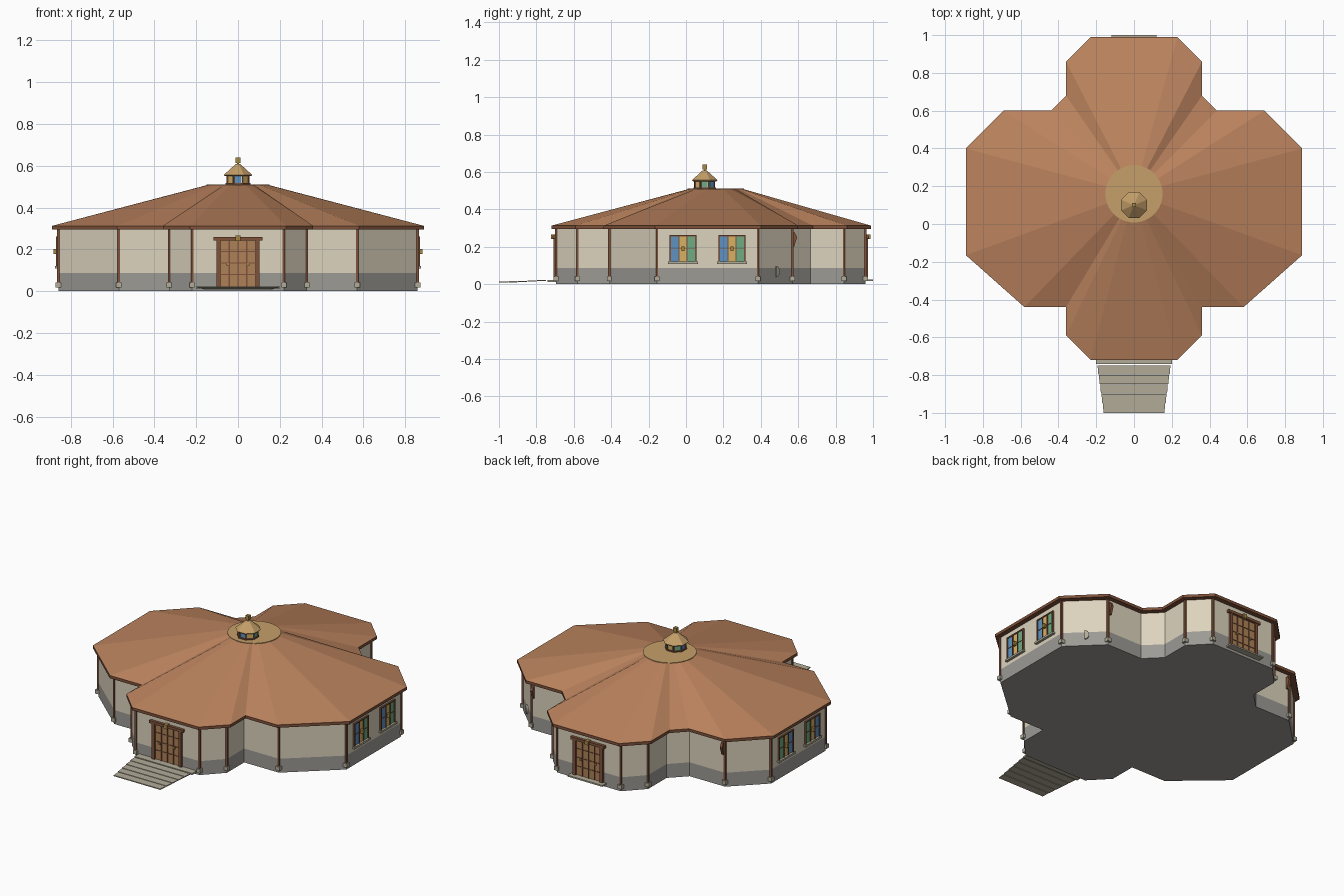
import bpy, bmesh, math
from mathutils import Matrix, Vector

if "Cube" in bpy.data.objects:
    bpy.data.objects.remove(bpy.data.objects["Cube"])


def mat(name, r, g, b):
    m = bpy.data.materials.new(name)
    m.diffuse_color = [(c / 255) ** 2.2 for c in (r, g, b)] + [1]
    m.use_nodes = True
    m.node_tree.nodes["Principled BSDF"].inputs["Base Color"].default_value = m.diffuse_color
    return m


ROOF = mat("roof_clay", 186, 130, 94)
TRIM = mat("dark_timber", 125, 82, 60)
WALL = mat("plaster", 220, 210, 188)
BASE = mat("stone_base", 155, 153, 148)
STONE = mat("pale_stone", 176, 170, 150)
TAN = mat("tan_cap", 196, 158, 105)
DOOR = mat("door_wood", 172, 128, 88)
GOLD = mat("brass", 165, 135, 70)
GLASS = [mat("blue_glass", 95, 145, 190), mat("amber_glass", 215, 175, 100),
         mat("green_glass", 110, 170, 130)]


def finish(name, bm, material):
    bmesh.ops.recalc_face_normals(bm, faces=bm.faces[:])
    me = bpy.data.meshes.new(name)
    bm.to_mesh(me)
    bm.free()
    ob = bpy.data.objects.new(name, me)
    bpy.context.collection.objects.link(ob)
    me.materials.append(material)
    return ob


def loft(name, loops, material, caps=True):
    bm = bmesh.new()
    rings = [[bm.verts.new(p) for p in lp] for lp in loops]
    n = len(rings[0])
    for a, b in zip(rings, rings[1:]):
        for i in range(n):
            bm.faces.new((a[i], a[(i + 1) % n], b[(i + 1) % n], b[i]))
    if caps:
        bm.faces.new(rings[0])
        bm.faces.new(rings[-1])
    return finish(name, bm, material)


def prism(name, pts, z0, z1, material):
    return loft(name, [[(x, y, z) for x, y in pts] for z in (z0, z1)], material)


def turned(name, profile, sides, center, material):
    loops = [[(center[0] + r * math.cos((k + .5) * math.tau / sides),
               center[1] + r * math.sin((k + .5) * math.tau / sides), z)
              for k in range(sides)] for r, z in profile]
    return loft(name, loops, material)


def frame(x, y, degrees):
    """Wall frame: local x along wall, local -y outward."""
    return Matrix.Translation((x, y, 0)) @ Matrix.Rotation(math.radians(degrees), 4, 'Z')


def box(name, F, u0, u1, out0, out1, z0, z1, material):
    bm = bmesh.new()
    size = Matrix.Diagonal((u1 - u0, out1 - out0, z1 - z0, 1))
    mid = Matrix.Translation(((u0 + u1) / 2, -(out0 + out1) / 2, (z0 + z1) / 2))
    bmesh.ops.create_cube(bm, size=1, matrix=F @ mid @ size)
    return finish(name, bm, material)


def mirrored(half):
    return half + [(-x, y) for x, y in reversed(half)]


# Plan outlines, right half from front to back
eave = mirrored([(.23, -.72), (.36, -.59), (.36, -.44), (.58, -.44), (.89, -.165), (.89, .40),
                 (.69, .60), (.44, .60), (.36, .68), (.36, .86), (.23, .99)])
wall_half = [(.22, -.695), (.33, -.58), (.33, -.41), (.57, -.41), (.86, -.155), (.86, .385),
             (.67, .57), (.425, .57), (.33, .665), (.33, .845), (.22, .96)]
wall = mirrored(wall_half)

# Walls, stone base and eaves
prism("stone_base", wall, 0, .087, BASE)
prism("walls", wall, .087, .298, WALL)
prism("eaves_fascia", eave, .295, .313, TRIM)

# Faceted roof converging on a round flat cap
cy, cr = .16, .152
low = [(x * .998, y * .998, .313) for x, y in eave]
ring = []
for x, y in eave:
    d = Vector((x, y - cy)).normalized() * cr
    ring.append((d.x, cy + d.y, .508))
loft("roof", [low, ring], ROOF)
turned("roof_cap", [(cr, .504), (cr, .511)], 32, (0, cy), TAN)

# Corner posts with stone feet on the outward corners
for i, (x, y) in enumerate(wall_half):
    if i in (2, 7, 8):
        continue
    for s in (-1, 1):
        F = frame(s * x, y, 0)
        box("corner_post", F, -.006, .006, -.006, .006, .04, .297, TRIM)
        box("post_foot", F, -.013, .013, -.013, .013, .018, .042, STONE)

# Double doors at front and back
for side, F in (("front", frame(0, -.695, 0)), ("back", frame(0, .96, 180))):
    n = side + "_door"
    box(n, F, -.09, .09, 0, .004, .022, .245, DOOR)
    for s in (-1, 1):
        box(n + "_jamb", F, s * .093 - .01, s * .093 + .01, 0, .014, .02, .246, TRIM)
        box(n + "_handle", F, s * .05 - .006, s * .05 + .006, 0, .013, .122, .134, GOLD)
    for u in (-.042, 0, .042):
        box(n + "_stile", F, u - .003, u + .003, 0, .008, .022, .24, TRIM)
    for z in (.08, .135, .19):
        box(n + "_rail", F, -.086, .086, 0, .007, z - .002, z + .002, TRIM)
    box(n + "_lintel", F, -.117, .117, 0, .018, .243, .26, TRIM)
    box(n + "_keystone", F, -.012, .012, 0, .026, .24, .266, GOLD)
box("back_step", frame(0, .96, 180), -.12, .12, 0, .04, .016, .025, STONE)

# Shallow front steps, narrowing outward
box("front_landing", frame(0, -.695, 0), -.2, .2, 0, .045, .012, .022, STONE)
for k in range(5):
    w0, y0 = .193 - .007 * k, -.748 - .0508 * k
    z = .016 - .002 * k
    prism("front_step", [(-w0, y0), (w0, y0), (w0 - .004, y0 - .049), (-w0 + .004, y0 - .049)],
          z, z + .006, STONE)

# Stained glass windows on both sides
for s in (-1, 1):
    for y in (-.016, .246):
        F = frame(s * .86, y, 90 * s)
        for k in range(3):
            u = -.064 + k * .0427
            box("window_pane", F, u, u + .0427, 0, .005, .122, .257, GLASS[k if s > 0 else 2 - k])
        for u in (-.068, -.0213, .0213, .068):
            h = .004 if abs(u) > .05 else .002
            box("window_bar", F, u - h, u + h, 0, .01, .118, .26, TRIM)
        box("window_head", F, -.072, .072, 0, .01, .255, .262, TRIM)
        box("window_rail", F, -.068, .068, 0, .008, .188, .191, TRIM)
        box("window_sill", F, -.08, .08, 0, .016, .108, .12, STONE)
        box("window_latch", F, -.008, .008, 0, .022, .178, .202, GOLD)

# Timber eave brackets on the rear shoulders
for s in (-1, 1):
    profile = [(.565, .20), (.578, .20), (.594, .25), (.582, .275), (.565, .28)]
    loft("eave_bracket", [[(x, y, z) for y, z in profile] for x in (s * .65, s * .665)], TRIM)

# Rounded boot scraper on the rear right diagonal wall
F = frame(.765, .4775, 135)
arc = [(0.0 + .025 * math.sin(a), .067 + .028 * math.cos(a))
       for a in [math.pi * k / 8 for k in range(9)]]
loft("wall_spout", [[F @ Vector((u, -o, z)) for u, z in arc] for o in (0, .01)], STONE)

# Cupola with coloured lantern panes
c = (0, .10)
turned("cupola_base", [(.064, .508), (.064, .517)], 8, c, TRIM)
turned("cupola_drum", [(.055, .515), (.055, .555)], 8, c, WALL)
for k in range(8):
    a = k * 45
    r = math.radians(a)
    F = frame(c[0] + .0508 * math.sin(r), c[1] - .0508 * math.cos(r), a)
    box("lantern_pane", F, -.015, .015, 0, .003, .518, .551, GLASS[k % 3])
    box("lantern_post", F, .0185, .0235, -.002, .005, .515, .555, TRIM)
turned("cupola_roof", [(.068, .55), (.074, .556), (.012, .608)], 8, c, TAN)
box("finial", frame(*c, 0), -.005, .005, -.005, .005, .60, .62, GOLD)
box("finial_block", frame(*c, 0), -.011, .011, -.011, .011, .614, .64, GOLD)
